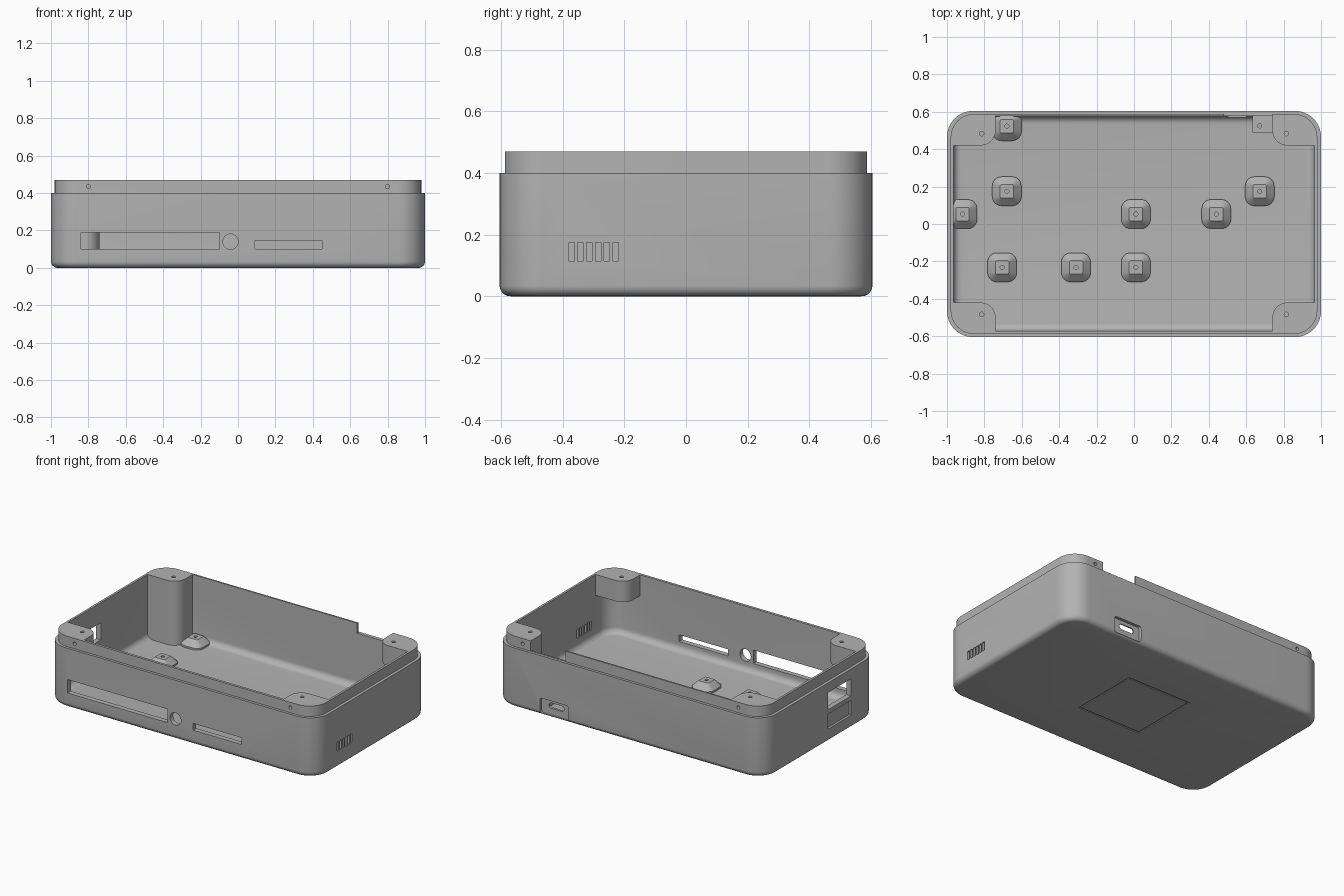
import bpy, bmesh, math
from mathutils import Matrix, Vector

if "Cube" in bpy.data.objects:
    bpy.data.objects.remove(bpy.data.objects["Cube"])

grey = bpy.data.materials.new("plain grey")
grey.use_nodes = True
GREY = (0.45, 0.45, 0.45, 1)
grey.diffuse_color = GREY
grey.node_tree.nodes["Principled BSDF"].inputs["Base Color"].default_value = GREY


def finish(bm, name):
    bmesh.ops.recalc_face_normals(bm, faces=bm.faces)
    mesh = bpy.data.meshes.new(name)
    bm.to_mesh(mesh)
    bm.free()
    mesh.materials.append(grey)
    ob = bpy.data.objects.new(name, mesh)
    bpy.context.collection.objects.link(ob)
    return ob


def arc(cx, cy, r, start, end, n=12):
    return [(cx + r * math.cos(math.radians(start + (end - start) * i / n)),
             cy + r * math.sin(math.radians(start + (end - start) * i / n))) for i in range(n + 1)]


def ring(hx, hy, r, z, cx=0, cy=0, n=12):
    """Rounded rectangle at one height."""
    pts = []
    for k, (sx, sy) in enumerate([(1, 1), (-1, 1), (-1, -1), (1, -1)]):
        pts += arc(cx + sx * (hx - r), cy + sy * (hy - r), r, 90 * k, 90 * k + 90, n)
    return [(x, y, z) for x, y in pts]


def loft(bm, rings):
    """Skin through rings and cap both ends."""
    loops = [[bm.verts.new(p) for p in pts] for pts in rings]
    for a, b in zip(loops, loops[1:]):
        for i in range(len(a)):
            j = (i + 1) % len(a)
            bm.faces.new((a[i], a[j], b[j], b[i]))
    bm.faces.new(loops[0])
    bm.faces.new(loops[-1])


def add_box(bm, x0, x1, y0, y1, z0, z1):
    size = Matrix.Diagonal((x1 - x0, y1 - y0, z1 - z0, 1))
    mid = Matrix.Translation(((x0 + x1) / 2, (y0 + y1) / 2, (z0 + z1) / 2))
    bmesh.ops.create_cube(bm, size=1, matrix=mid @ size)


def add_drill(bm, centre, r, depth, along_y=False, stretch=1):
    turn = Matrix.Rotation(math.pi / 2, 4, "X") if along_y else Matrix()
    m = Matrix.Translation(centre) @ Matrix.Diagonal((stretch, 1, 1, 1)) @ turn
    bmesh.ops.create_cone(bm, cap_ends=True, segments=24, radius1=r, radius2=r, depth=depth, matrix=m)


def cut(ob, cutter):
    mod = ob.modifiers.new("cut", "BOOLEAN")
    mod.operation = "DIFFERENCE"
    mod.solver = "EXACT"
    mod.use_self = True
    mod.object = cutter
    select(ob)
    bpy.ops.object.modifier_apply(modifier=mod.name)


def select(ob):
    bpy.ops.object.select_all(action="DESELECT")
    ob.select_set(True)
    bpy.context.view_layer.objects.active = ob


# Tray: rounded bottom edge, shoulder, thin lip, hollow inside with a soft floor edge
FLOOR, TOP = 0.04, 0.47
rings = []
for i in range(7):
    a = math.radians(90 * i / 6)
    d = 0.035 * (1 - math.sin(a))
    rings.append(ring(1 - d, 0.605 - d, 0.14 - d, 0.035 * (1 - math.cos(a))))
rings += [ring(1, 0.605, 0.14, 0.4), ring(0.98, 0.588, 0.125, 0.4),
          ring(0.98, 0.588, 0.125, TOP), ring(0.965, 0.574, 0.11, TOP, cy=0.003)]
for i in range(7):
    a = math.radians(90 * i / 6)
    d = 0.04 * (1 - math.cos(a))
    rings.append(ring(0.965 - d, 0.574 - d, 0.11 - d, FLOOR + 0.04 * (1 - math.sin(a)), cy=0.003))
bm = bmesh.new()
loft(bm, rings)
tray = finish(bm, "tray")

# Openings through the walls
bm = bmesh.new()
add_box(bm, -0.84, -0.10, -0.7, -0.5, 0.10, 0.19)
add_box(bm, 0.09, 0.45, -0.7, -0.5, 0.10, 0.145)
add_drill(bm, (-0.04, -0.6, 0.14), 0.041, 0.2, True)
for i in range(6):
    y = -0.38 + i * 0.0285
    add_box(bm, 0.9, 1.1, y, y + 0.018, 0.115, 0.175)
add_box(bm, -1.1, -0.9, -0.32, -0.075, 0.22, 0.335)
add_box(bm, -1.1, -0.985, -0.32, -0.075, 0.09, 0.19)
add_box(bm, 0.48, 0.74, 0.54, 0.7, 0.402, 0.6)
# Square seam on the underside
for i in range(4):
    seam = bmesh.new()
    add_box(seam, -0.24, 0.228, 0.228, 0.24, -0.02, 0.005)
    seam.transform(Matrix.Rotation(i * math.pi / 2, 4, "Z"))
    part = bpy.data.meshes.new("seam")
    seam.to_mesh(part)
    seam.free()
    bm.from_mesh(part)
    bpy.data.meshes.remove(part)
openings = finish(bm, "openings_cutter")

# Rear socket: shallow rounded recess, then an oblong hole
bm = bmesh.new()
loft(bm, [[(x, y, z) for x, z, _ in ring(0.105, 0.0525, 0.015, 0, 0.555, 0.0645, 4)] for y in (0.585, 0.7)])
recess = finish(bm, "recess_cutter")
bm = bmesh.new()
loft(bm, [[(x, y, z) for x, z, _ in ring(0.055, 0.018, 0.017, 0, 0.55, 0.075, 6)] for y in (0.5, 0.7)])
socket = finish(bm, "socket_cutter")

# Screw holes in the lip and corner posts
bm = bmesh.new()
for sx in (-1, 1):
    for sy in (-1, 1):
        add_drill(bm, (sx * 0.8, sy * 0.57, 0.435), 0.011, 0.13, True)
        add_drill(bm, (sx * 0.815, sy * 0.483, 0.46), 0.012, 0.1)
screws = finish(bm, "screw_cutter")

for cutter in (openings, recess, socket, screws):
    cut(tray, cutter)

# Corner posts: the rear right one reaches the floor
parts = [tray]
outline = ([(0.97, 0.42)] + arc(0.86, 0.47, 0.11, 0, 90)
           + [(0.74, 0.58)] + arc(0.82, 0.50, 0.08, 180, 270))
for sx, side in ((-1, "right"), (1, "left")):
    for sy, end in ((-1, "front"), (1, "rear")):
        low = FLOOR - 0.01 if (sx, sy) == (-1, 1) else 0.33
        bm = bmesh.new()
        loft(bm, [[(sx * x, sy * y, z) for x, y in outline] for z in (low, TOP)])
        post = finish(bm, f"{end}_{side}_corner_post")
        cut(post, screws)
        parts.append(post)

# Board standoffs: flared rounded foot, square top, pilot hole
spots = [(-0.917, 0.053), (-0.68, 0.175), (0.01, 0.053), (0.44, 0.053), (0.672, 0.175),
         (-0.705, -0.232), (-0.31, -0.232), (0.01, -0.232), (-0.68, 0.523)]
for n, (x, y) in enumerate(spots, 1):
    bm = bmesh.new()
    loft(bm, [ring(0.078, 0.078, 0.05, FLOOR - 0.005, x, y, 6),
              ring(0.078, 0.078, 0.05, FLOOR + 0.012, x, y, 6),
              ring(0.036, 0.036, 0.008, 0.09, x, y, 6)])
    standoff = finish(bm, f"standoff_{n}")
    bm = bmesh.new()
    add_drill(bm, (x, y, 0.09), 0.011, 0.06)
    pilot = finish(bm, "pilot_cutter")
    cut(standoff, pilot)
    bpy.data.objects.remove(pilot)
    parts.append(standoff)

# Plain block standoff by the rear socket
bm = bmesh.new()
add_box(bm, 0.633, 0.745, 0.49, 0.585, FLOOR - 0.005, 0.09)
block = finish(bm, "block_standoff")
bm = bmesh.new()
add_drill(bm, (0.672, 0.525, 0.09), 0.011, 0.06)
pilot = finish(bm, "pilot_cutter")
cut(block, pilot)
parts.append(block)

for cutter in (openings, recess, socket, screws, pilot):
    bpy.data.objects.remove(cutter)
for ob in parts:
    select(ob)
    bpy.ops.object.shade_smooth_by_angle(angle=math.radians(30))
